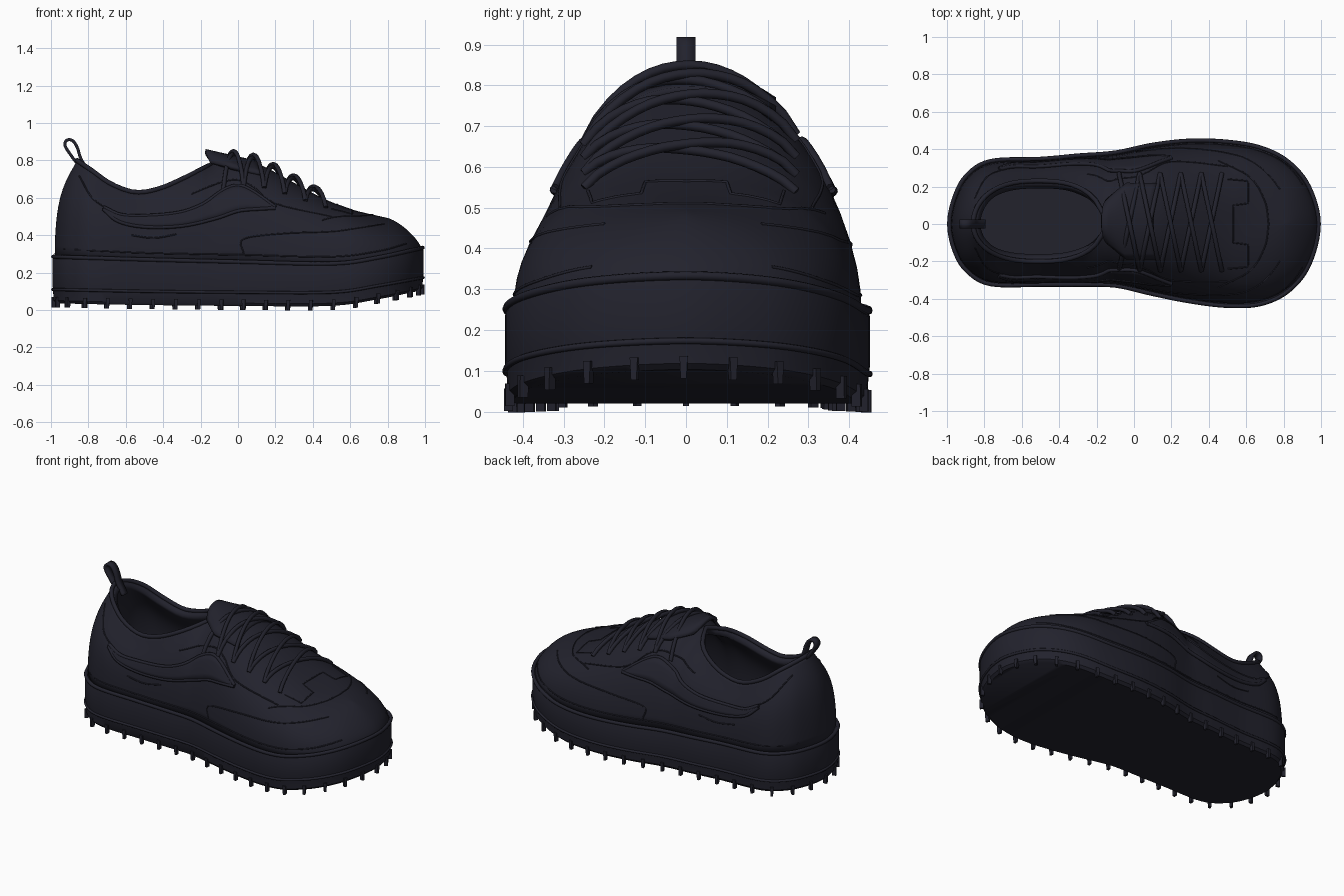
import bpy, bmesh, math
from mathutils import Vector
from mathutils.bvhtree import BVHTree

cube = bpy.data.objects.get("Cube")
if cube:
    bpy.data.objects.remove(cube)

INK = (0.016, 0.016, 0.026, 1)
mat = bpy.data.materials.new("midnight_black")
mat.use_nodes = True
mat.diffuse_color = INK
mat.node_tree.nodes["Principled BSDF"].inputs["Base Color"].default_value = INK


def smooth(pts, n=6):
    """Catmull-Rom curve through points; ends are extrapolated."""
    p = [Vector(q) for q in pts]
    p = [2 * p[0] - p[1]] + p + [2 * p[-1] - p[-2]]
    out = []
    for a, b, c, d in zip(p, p[1:], p[2:], p[3:]):
        for i in range(n):
            t = i / n
            out.append(0.5 * (2 * b + (c - a) * t + (2 * a - 5 * b + 4 * c - d) * t * t
                              + (3 * b - a - 3 * c + d) * t ** 3))
    return out + [p[-2]]


def graph(pts):
    """Smoothed height function of x."""
    c = smooth(pts)

    def f(x):
        for a, b in zip(c, c[1:]):
            if x <= b[0]:
                t = max(0, min(1, (x - a[0]) / max(b[0] - a[0], 1e-6)))
                return a[1] + (b[1] - a[1]) * t
        return c[-1][1]
    return f


def finish(name, bm, thickness=0, offset=0, angle=35):
    me = bpy.data.meshes.new(name)
    bm.to_mesh(me)
    bm.free()
    ob = bpy.data.objects.new(name, me)
    bpy.context.collection.objects.link(ob)
    me.materials.append(mat)
    bpy.ops.object.select_all(action="DESELECT")
    ob.select_set(True)
    bpy.context.view_layer.objects.active = ob
    bpy.ops.object.shade_smooth_by_angle(angle=math.radians(angle))
    if thickness:
        m = ob.modifiers.new("Thickness", "SOLIDIFY")
        m.thickness, m.offset = thickness, offset


def tube(name, paths, radius, cyclic=False):
    cu = bpy.data.curves.new(name, "CURVE")
    cu.dimensions = "3D"
    cu.bevel_depth, cu.bevel_resolution = radius, 2
    cu.use_fill_caps = True
    for path in paths:
        s = cu.splines.new("POLY")
        s.points.add(len(path) - 1)
        for pt, co in zip(s.points, path):
            pt.co = (*co, 1)
        s.use_cyclic_u = cyclic
    ob = bpy.data.objects.new(name, cu)
    bpy.context.collection.objects.link(ob)
    cu.materials.append(mat)


def add_grid(bm, rows, flip=False):
    v = [[bm.verts.new(p) for p in r] for r in rows]
    for a, b in zip(v, v[1:]):
        for i in range(len(a) - 1):
            f = (a[i], b[i], b[i + 1], a[i + 1])
            bm.faces.new(f[::-1] if flip else f)


# Footprint stations: x, left edge, right edge
stations = [(-.992, 0, 0), (-.965, .14, -.14), (-.9, .26, -.25), (-.77, .34, -.325),
            (-.5, .352, -.328), (-.3, .37, -.328), (-.1, .386, -.333), (.1, .428, -.378),
            (.3, .45, -.418), (.5, .444, -.442), (.68, .412, -.432), (.83, .335, -.36),
            (.94, .2, -.22), (.992, 0, 0)]
mirror_end = lambda r: (r[0], -r[1], -r[2])
plan = smooth([mirror_end(stations[1])] + stations + [mirror_end(stations[-2])])[6:-6]

sole_bottom = graph([(-1, .036), (-.6, .028), (0, .022), (.5, .022), (.75, .055), (1, .105)])
welt_low = graph([(-1, .11), (-.5, .1), (0, .095), (.5, .095), (.75, .13), (1, .175)])
welt_top = graph([(-1, .285), (-.5, .27), (0, .258), (.5, .248), (.75, .28), (1, .335)])
crest = graph([(-.86, .8), (-.78, .745), (-.68, .675), (-.55, .63), (-.42, .65), (-.28, .71),
               (-.15, .775), (-.05, .81), (.1, .785), (.3, .68), (.45, .6), (.6, .54), (.8, .492)])
crest_x = graph([(-.992, -.86), (-.77, -.72), (-.4, -.4), (.4, .38), (.7, .6), (.992, .8)])


def ring(inset, height):
    left = [Vector((x * (1 - inset), l * (1 - inset * 2.4), height(x))) for x, l, r in plan]
    right = [Vector((x * (1 - inset), r * (1 - inset * 2.4), height(x))) for x, l, r in plan]
    return left + right[-2:0:-1]


# Sole: stacked outline rings with caps spanning left to right
bm = bmesh.new()
layers = [(.02, sole_bottom), (.006, lambda x: sole_bottom(x) + .015), (.003, welt_low),
          (0, lambda x: welt_low(x) + .02), (0, lambda x: welt_top(x) - .015),
          (.006, welt_top), (.05, lambda x: welt_top(x) + .005), (.06, lambda x: welt_top(x) + .05)]
loops = [[bm.verts.new(p) for p in ring(*l)] for l in layers]
n, half = len(loops[0]), len(plan)
for a, b in zip(loops, loops[1:]):
    for i in range(n):
        bm.faces.new((a[i], a[(i + 1) % n], b[(i + 1) % n], b[i]))
for lp in (loops[0], loops[-1]):
    for i in range(half - 1):
        quad = (lp[i], lp[i + 1], lp[n - i - 1], lp[(n - i) % n])
        bm.faces.new(list(dict.fromkeys(quad)))
bmesh.ops.recalc_face_normals(bm, faces=bm.faces)
finish("sole", bm)
tube("upper_welt", [ring(.004, welt_top)], .011, True)
tube("lower_welt", [ring(.001, welt_low)], .008, True)

# Tread lugs evenly spaced along the rim
bm = bmesh.new()
rim = ring(.007, sole_bottom)
rim.append(rim[0])
total = sum((b - a).length for a, b in zip(rim, rim[1:]))
step, walked = total / 40, 0
for a, b in zip(rim, rim[1:]):
    walked += (b - a).length
    if walked >= step:
        walked -= step
        spot = b + (a - b).normalized() * walked
        turn = math.atan2(b.y - a.y, b.x - a.x)
        made = bmesh.ops.create_cube(bm, size=1)["verts"]
        for v in made:
            narrow = .7 if v.co.z < 0 else 1
            p = Vector((v.co.x * .02 * narrow, v.co.y * .022, v.co.z * .055))
            c, s = math.cos(turn), math.sin(turn)
            v.co = spot + Vector((c * p.x - s * p.y, s * p.x + c * p.y, p.z + .006))
finish("tread_lugs", bm)

# Upper: arched ribs from the welt to the collar and throat
def collar_half(x):
    t = abs((x + .51) / .35)
    return .215 * (1 - t ** 2.6) ** .5 if t < 1 else 0


bm = bmesh.new()
collar = []
for side in (1, -1):
    rows, edge = [], []
    for x, l, r in plan:
        base = Vector((x * .988, (l if side > 0 else r) * .955, welt_top(x) - .01))
        tx = crest_x(x)
        top = Vector((tx, side * collar_half(tx), crest(tx)))
        top.y += .07 * collar_half(tx)
        front = max(0, min(1, (x - .3) / .4))
        tip = max(0, min(1, (x - .6) / .4))
        c1 = base + Vector((0, 0, (.65 - .4 * tip) * (top.z - base.z)))
        c2 = top + (base - top) * .56
        c2.y += (base.y - top.y) * .14 * front
        c2.x -= (base.x - top.x) * .16 * tip
        # Padded rear quarters lean in towards the collar
        c2.z = top.z - .12 * max(0, min(1, (-.08 - tx) / .2)) - .02 * tip
        rows.append([base * (1 - t) ** 3 + c1 * 3 * t * (1 - t) ** 2 + c2 * 3 * t * t * (1 - t)
                     + top * t ** 3 for t in [k / 14 for k in range(15)]])
        if tx < -.14:
            edge.append(top)
    add_grid(bm, rows, side < 0)
    collar += edge if side > 0 else edge[:0:-1]
bmesh.ops.remove_doubles(bm, verts=bm.verts, dist=.0008)
# Orient the shell outward
bmesh.ops.recalc_face_normals(bm, faces=bm.faces)
side_face = max(bm.faces, key=lambda f: f.calc_center_median().y)
if side_face.normal.y < 0:
    bmesh.ops.reverse_faces(bm, faces=bm.faces)
surface = BVHTree.FromBMesh(bm)
finish("upper", bm, .045, -1, 50)
tube("collar_binding", [collar], .013, True)


def on_side(x, z, side, lift=0):
    hit = surface.ray_cast(Vector((x, side * 2, z)), Vector((0, -side, 0)))[0]
    return hit + Vector((0, side * lift, 0)) if hit else None


def on_top(x, y, lift=0):
    hit = surface.ray_cast(Vector((x, y, 2)), Vector((0, 0, -1)))[0]
    return hit + Vector((0, 0, lift)) if hit else None


# Side overlay, piping and seams on both flanks
wave_top = [(-.72, .55), (-.6, .505), (-.35, .515), (-.2, .56), (-.08, .64), (0, .665), (.08, .635), (.2, .55)]
wave_low = [(-.72, .54), (-.64, .475), (-.5, .445), (-.3, .45), (-.12, .49), (0, .53), (.1, .54), (.2, .545)]
seams = [[(-.85, .72), (-.78, .6), (-.68, .53)], [(-.57, .4), (-.45, .385), (-.33, .405)],
         [(-.25, .62), (-.1, .68), (0, .695), (.08, .66), (.2, .57), (.5, .5)],
         [(.03, .3), (.03, .38), (.25, .41), (.5, .42), (.65, .44), (.78, .46)],
         [(-.93, .325), (-.5, .305), (0, .295), (.5, .285), (.75, .315), (.9, .355)]]
bm = bmesh.new()
piping, stitching = [], []
for side in (1, -1):
    up, low = smooth(wave_top), smooth(wave_low)
    rows = [[on_side(*a.lerp(b, t / 4), side, .008) for t in range(5)] for a, b in zip(up, low)]
    rows = [r for r in rows if None not in r]
    add_grid(bm, rows, side > 0)
    piping += [[r[0] for r in rows], [r[-1] for r in rows]]
    for s in seams:
        stitching.append([p for p in (on_side(*q, side) for q in smooth(s)) if p])
finish("side_overlay", bm, .014)
tube("overlay_piping", piping, .01)
tube("side_seams", stitching, .004)

# Toe seams and the stepped panel before the throat
toe = [[(.72, 0), (.7, s * .12), (.62, s * .25), (.45, s * .34)] for s in (1, -1)]
panel = [(.5, .24), (.61, .23), (.61, .11), (.53, .1), (.53, -.1), (.61, -.11), (.61, -.23), (.5, -.24)]
steps = [Vector(a).lerp(Vector(b), k / 6) for a, b in zip(panel, panel[1:]) for k in range(7)]
paths = [[on_top(*q) for q in path] for path in (smooth(toe[0]), smooth(toe[1]), steps)]
tube("toe_seams", [[p for p in path if p] for path in paths], .004)

# Tongue
bm = bmesh.new()
rows = []
for i in range(9):
    x = -.175 + i * .035
    w = .11 + .09 * min(1, i / 3)
    rows.append([(x + .03 * abs(k / 6) ** 3, .015 + w * k / 6,
                  .85 - .008 * i - .065 * abs(k / 6) ** 2.2) for k in range(-6, 7)])
add_grid(bm, rows)
finish("tongue", bm, .022, 0, 50)

# Criss-cross laces
eyelets = [-.08, .03, .14, .25, .36, .47]
laces = []
for a, b in zip(eyelets, eyelets[1:]):
    for side in (1, -1):
        path = []
        for k in range(17):
            t = k / 16
            p = on_top(a + (b - a) * t, side * (.26 - .52 * t) + .01)
            if p:
                arc = math.sin(math.pi * t)
                path.append(p + Vector((0, 0, .004 + (.028 + .008 * side) * arc ** .5)))
        laces.append(path)
tube("laces", laces, .012)

# Heel pull loop
bm = bmesh.new()
loop = smooth([(-.85, .77), (-.895, .83), (-.925, .88), (-.915, .908), (-.885, .906),
               (-.86, .87), (-.84, .81), (-.8, .74)])
add_grid(bm, [[(p.x, y, p.y) for y in (-.023, .023)] for p in loop])
finish("heel_loop", bm, .016)
